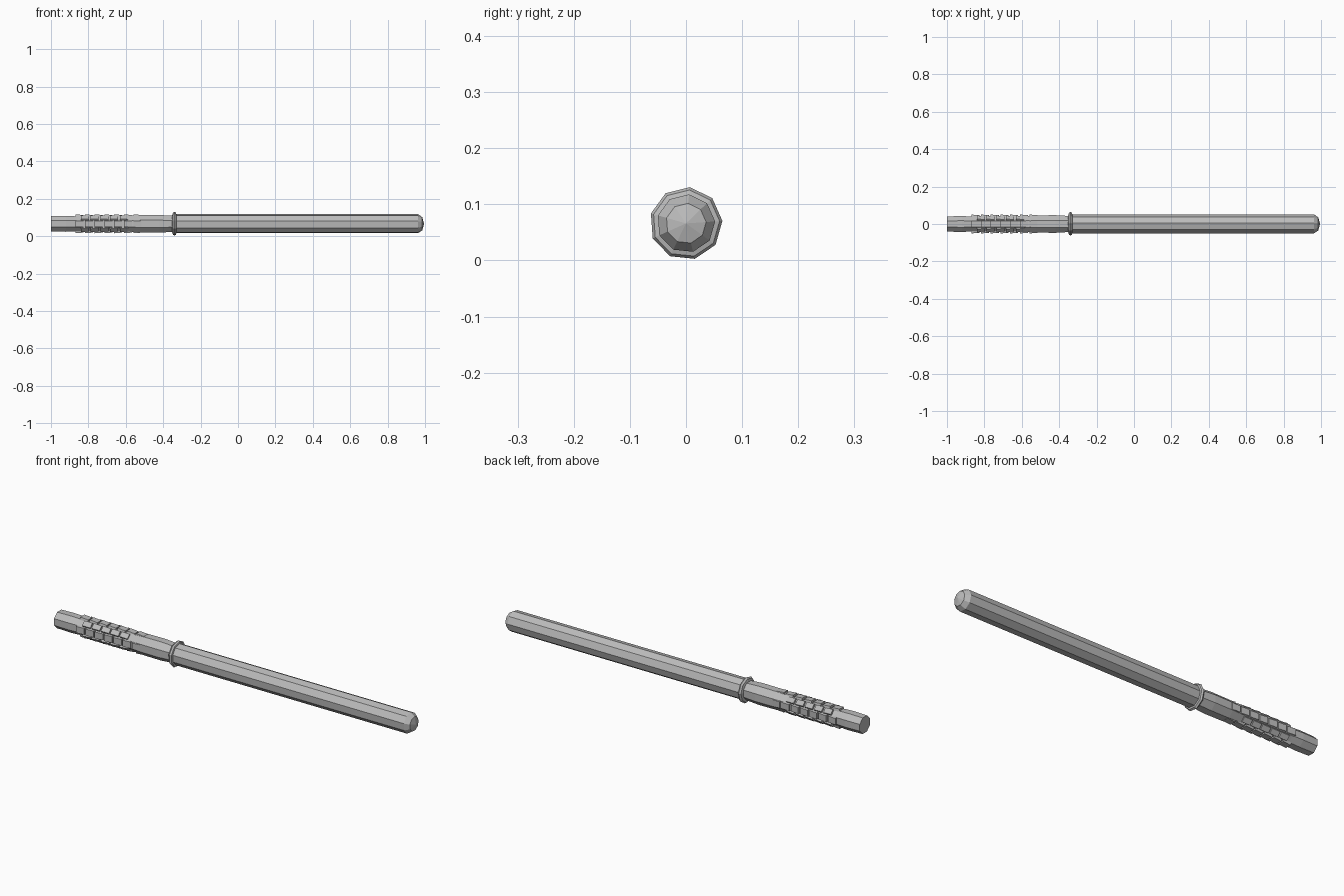
import bpy, bmesh, math
from mathutils import Matrix, Vector

cube = bpy.data.objects.get("Cube")
if cube:
    bpy.data.objects.remove(cube, do_unlink=True)

AXIS_Z = 0.066

grey = bpy.data.materials.new("metal grey")
grey.use_nodes = True
grey.diffuse_color = (0.5, 0.5, 0.5, 1)
grey.node_tree.nodes["Principled BSDF"].inputs["Base Color"].default_value = (0.5, 0.5, 0.5, 1)


def finish(name, bm):
    bmesh.ops.recalc_face_normals(bm, faces=bm.faces)
    mesh = bpy.data.meshes.new(name)
    bm.to_mesh(mesh)
    bm.free()
    mesh.materials.append(grey)
    obj = bpy.data.objects.new(name, mesh)
    bpy.context.collection.objects.link(obj)
    return obj


def lathe(name, profile, sides, turn=0.0, closed=False):
    """Sweep (x, radius) stations round the long axis; zero radius is a point."""
    bm = bmesh.new()
    rings = []
    for x, r in profile:
        count = sides if r > 0 else 1
        rings.append([bm.verts.new((x, r * math.cos(turn + math.tau * i / sides),
                                    AXIS_Z + r * math.sin(turn + math.tau * i / sides)))
                      for i in range(count)])
    pairs = list(zip(rings, rings[1:]))
    if closed:
        pairs.append((rings[-1], rings[0]))
    for a, b in pairs:
        for i in range(sides):
            j = (i + 1) % sides
            if len(b) == 1:
                bm.faces.new((a[i], a[j], b[0]))
            else:
                bm.faces.new((a[i], a[j], b[j], b[i]))
    if not closed:
        for ring in (rings[0], rings[-1]):
            if len(ring) > 1:
                bm.faces.new(ring)
    return finish(name, bm)


# Long faceted shaft with a blunt domed tip
lathe("shaft", [(-0.34, 0.052), (0.962, 0.052), (0.985, 0.036), (0.995, 0)], 9, math.radians(84))

# Collar between the grip and the shaft
lathe("collar", [(-0.352, 0.045), (-0.348, 0.059), (-0.34, 0.065),
                 (-0.332, 0.06), (-0.328, 0.045)], 9, math.radians(84), closed=True)

# Grip core, slim under the ridges and swelling towards the collar
lathe("grip_core", [(-1, 0.044), (-0.92, 0.046), (-0.86, 0.043), (-0.62, 0.043),
                    (-0.52, 0.050), (-0.42, 0.051), (-0.34, 0.046)], 8, math.radians(22.5))


# Rows of shallow wedge ridges along the grip
def ridge_row(name, angle, start, count, width):
    bm = bmesh.new()
    pitch, length = 0.052, 0.043
    for k in range(count):
        x = start + k * pitch
        # Each ridge is a little taller at its outer end
        outline = [(x, 0.034), (x + length, 0.034), (x + length, 0.047), (x, 0.0505)]
        sides = [[bm.verts.new((px, s * width * (0.8 if r > 0.04 else 1), r)) for px, r in outline]
                 for s in (-1, 1)]
        for face in sides:
            bm.faces.new(face)
        for i in range(4):
            j = (i + 1) % 4
            bm.faces.new((sides[0][i], sides[0][j], sides[1][j], sides[1][i]))
    place = Matrix.Translation((0, 0, AXIS_Z)) @ Matrix.Rotation(math.radians(angle), 4, 'X')
    bmesh.ops.transform(bm, matrix=place, verts=bm.verts)
    return finish(name, bm)


for i in range(8):
    main = i % 2 == 0
    ridge_row("grip_ridges_%d" % (i + 1), 45 * i, -0.87 if main else -0.84,
              7 if main else 5, 0.02 if main else 0.016)
